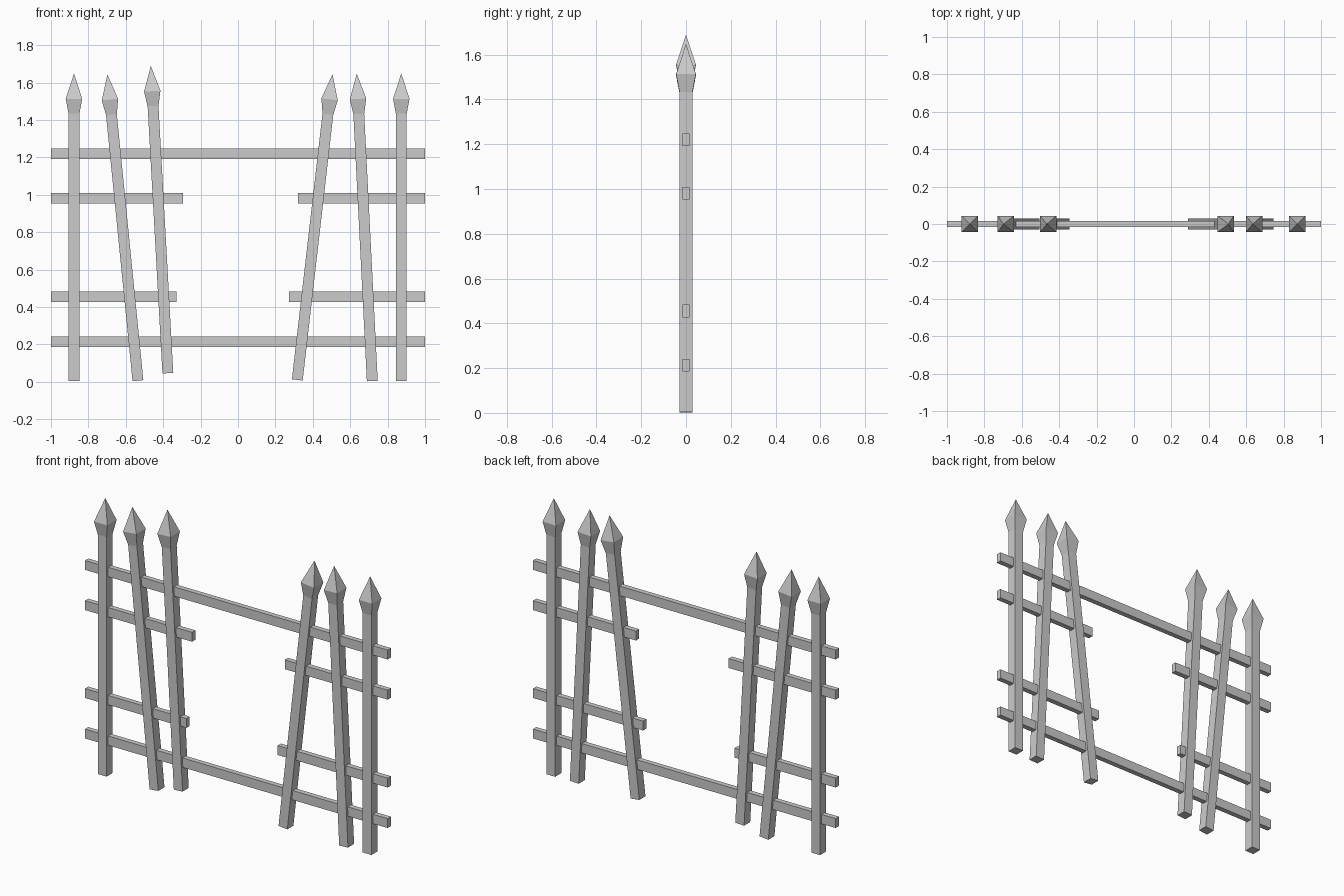
import bpy, bmesh
from mathutils import Vector

if "Cube" in bpy.data.objects:
    bpy.data.objects.remove(bpy.data.objects["Cube"])

LENGTH = 1.645
# (distance along picket, half width) of the square cross-sections
PROFILE = [(0, 0.029), (1.43, 0.029), (1.51, 0.044)]


def make_object(name, bm):
    bmesh.ops.recalc_face_normals(bm, faces=bm.faces)
    mesh = bpy.data.meshes.new(name)
    bm.to_mesh(mesh)
    bm.free()
    obj = bpy.data.objects.new(name, mesh)
    bpy.context.collection.objects.link(obj)
    return obj


# Square picket with a spear-shaped head, leaning from its foot to its tip
def picket(name, foot, tip):
    bm = bmesh.new()
    rings = [[bm.verts.new((sx * h, sy * h, z))
              for sx, sy in ((-1, -1), (1, -1), (1, 1), (-1, 1))]
             for z, h in PROFILE]
    point = bm.verts.new((0, 0, LENGTH))
    bm.faces.new(rings[0])
    for i in range(4):
        j = (i + 1) % 4
        for a, b in zip(rings, rings[1:]):
            bm.faces.new((a[i], a[j], b[j], b[i]))
        bm.faces.new((rings[-1][i], rings[-1][j], point))
    obj = make_object(name, bm)
    lean = Vector((tip[0] - foot[0], 0, tip[1] - foot[1]))
    obj.location = (foot[0], 0, foot[1])
    obj.rotation_euler.y = lean.angle(Vector((0, 0, 1))) * (1 if lean.x > 0 else -1)
    return obj


# Horizontal rail as a thin box
def rail(name, x0, x1, z):
    bm = bmesh.new()
    bmesh.ops.create_cube(bm, size=1)
    bmesh.ops.scale(bm, vec=(x1 - x0, 0.031, 0.056), verts=bm.verts)
    obj = make_object(name, bm)
    obj.location = ((x0 + x1) / 2, 0, z)
    return obj


# Pickets: foot (x, z) and tip (x, z)
for name, foot, tip in [
    ("left_outer_picket", (-0.877, 0.003), (-0.877, 1.648)),
    ("left_middle_picket", (-0.535, 0.006), (-0.698, 1.642)),
    ("left_inner_picket", (-0.375, 0.046), (-0.466, 1.687)),
    ("right_inner_picket", (0.317, 0.010), (0.505, 1.643)),
    ("right_middle_picket", (0.718, 0.004), (0.635, 1.646)),
    ("right_outer_picket", (0.873, 0.003), (0.873, 1.648)),
]:
    picket(name, foot, tip)

# Full rails and broken rails
rail("top_rail", -1, 1, 1.22)
rail("bottom_rail", -1, 1, 0.213)
rail("left_upper_broken_rail", -1, -0.293, 0.98)
rail("right_upper_broken_rail", 0.32, 1, 0.98)
rail("left_lower_broken_rail", -1, -0.33, 0.455)
rail("right_lower_broken_rail", 0.273, 1, 0.455)
